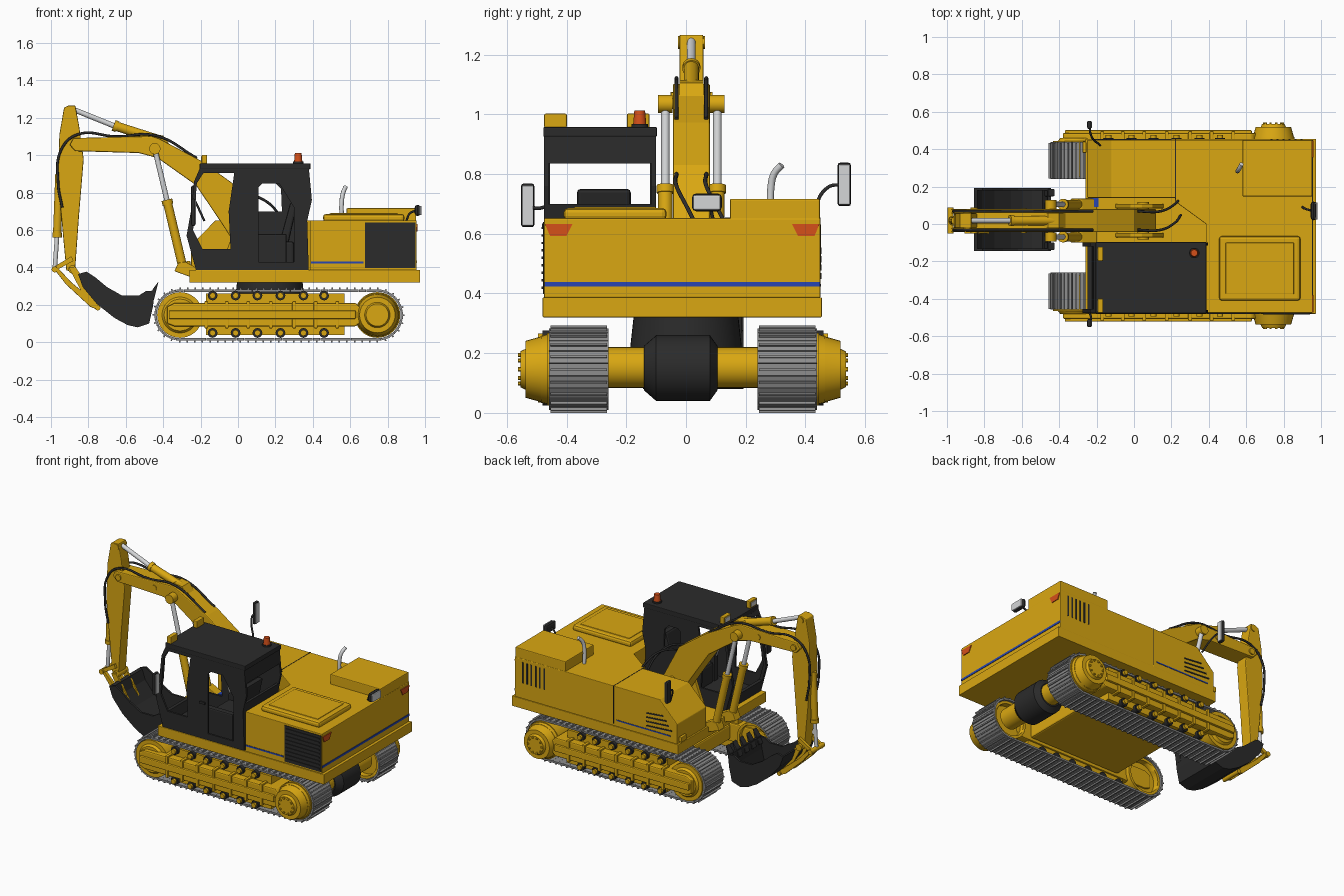
import bpy, bmesh, math
from mathutils import Vector, Matrix

def material(name, rgb):
    m = bpy.data.materials.new(name)
    m.diffuse_color = (*rgb, 1)
    return m

YEL = material("yellow paint", (0.70, 0.39, 0.006))
BLK = material("black", (0.024, 0.024, 0.024))
GRY = material("track steel", (0.27, 0.27, 0.27))
SIL = material("bright metal", (0.66, 0.67, 0.68))
RED = material("orange red lamp", (0.66, 0.08, 0.01))
BLU = material("blue stripe", (0.02, 0.06, 0.45))

def finish(name, bm, mat, bevel=0, smooth=False):
    bmesh.ops.recalc_face_normals(bm, faces=bm.faces)
    me = bpy.data.meshes.new(name)
    bm.to_mesh(me); bm.free()
    ob = bpy.data.objects.new(name, me)
    bpy.context.collection.objects.link(ob)
    me.materials.append(mat)
    bpy.ops.object.select_all(action='DESELECT')
    bpy.context.view_layer.objects.active = ob
    ob.select_set(True)
    if bevel:
        b = ob.modifiers.new("bevel", 'BEVEL')
        b.width, b.segments, b.limit_method = bevel, 2, 'ANGLE'
        bpy.ops.object.modifier_apply(modifier="bevel")
    if smooth:
        bpy.ops.object.shade_smooth_by_angle(angle=math.radians(35))
    return ob

def extrude(name, pts, vec, mat, bevel=0):
    bm = bmesh.new()
    f = bm.faces.new([bm.verts.new(p) for p in pts])
    r = bmesh.ops.extrude_face_region(bm, geom=[f])
    bmesh.ops.translate(bm, vec=vec, verts=[v for v in r['geom'] if isinstance(v, bmesh.types.BMVert)])
    return finish(name, bm, mat, bevel)

def side(name, pts, y0, y1, mat, bevel=0):      # x-z profile run along y
    return extrude(name, [(x, y0, z) for x, z in pts], (0, y1 - y0, 0), mat, bevel)

def plan(name, pts, z0, z1, mat, bevel=0):      # x-y outline run along z
    return extrude(name, [(x, y, z0) for x, y in pts], (0, 0, z1 - z0), mat, bevel)

def box(name, x0, x1, y0, y1, z0, z1, mat, bevel=0):
    return plan(name, [(x0, y0), (x1, y0), (x1, y1), (x0, y1)], z0, z1, mat, bevel)

def cyl(name, p, q, r, mat, r2=None, seg=32):
    p, q = Vector(p), Vector(q)
    bm = bmesh.new()
    M = Matrix.Translation((p + q) / 2) @ (q - p).to_track_quat('Z', 'Y').to_matrix().to_4x4()
    bmesh.ops.create_cone(bm, cap_ends=True, segments=seg, radius1=r, radius2=r if r2 is None else r2,
                          depth=(q - p).length, matrix=M)
    return finish(name, bm, mat, 0, True)

def tube(name, pts, r, mat):
    cu = bpy.data.curves.new(name, 'CURVE')
    cu.dimensions, cu.bevel_depth, cu.bevel_resolution, cu.use_fill_caps = '3D', r, 2, True
    s = cu.splines.new('BEZIER')
    s.bezier_points.add(len(pts) - 1)
    for b, p in zip(s.bezier_points, pts):
        b.co, b.handle_left_type, b.handle_right_type = p, 'AUTO', 'AUTO'
    cu.materials.append(mat)
    ob = bpy.data.objects.new(name, cu)
    bpy.context.collection.objects.link(ob)
    return ob

def cut(ob, cutter):
    m = ob.modifiers.new("cut", 'BOOLEAN')
    m.operation, m.solver, m.object = 'DIFFERENCE', 'EXACT', cutter
    bpy.context.view_layer.objects.active = ob
    bpy.ops.object.modifier_apply(modifier="cut")
    bpy.data.objects.remove(cutter)

# ---------------- crawler tracks ----------------
XF, XR, ZC, RP = -0.31, 0.745, 0.146, 0.13
STR, ARC = XR - XF, math.pi * RP
LOOP = 2 * (STR + ARC)

def on_loop(d):                                  # point and outward direction on the track loop
    if d < STR: return XF + d, ZC + RP, math.pi / 2
    d -= STR
    if d < ARC:
        a = math.pi / 2 - d / RP
        return XR + RP * math.cos(a), ZC + RP * math.sin(a), a
    d -= ARC
    if d < STR: return XR - d, ZC - RP, -math.pi / 2
    a = -math.pi / 2 - (d - STR) / RP
    return XF + RP * math.cos(a), ZC + RP * math.sin(a), a

for s, tag in ((-1, "near"), (1, "far")):
    Y = lambda d: -0.01 + s * d
    bm, n = bmesh.new(), 72
    for i in range(n):
        x, z, a = on_loop(i * LOOP / n)
        R = Matrix.Translation((x, Y(0.349), z)) @ Matrix.Rotation(-a, 4, 'Y')
        for off, size in (((0, 0, 0), (0.012, 0.198, LOOP / n * 0.98)), ((0.01, 0, 0), (0.012, 0.19, 0.008))):
            bmesh.ops.create_cube(bm, size=1, matrix=R @ Matrix.Translation(off) @ Matrix.Diagonal((*size, 1)))
    finish(tag + "_track_shoes", bm, GRY)
    for x, nm in ((XF, "idler"), (XR, "sprocket")):
        w = cyl(f"{tag}_{nm}", (x, Y(0.262), ZC), (x, Y(0.455), ZC), 0.122, YEL, seg=48)
        cut(w, cyl("recess", (x, Y(0.2), ZC), (x, Y(0.30), ZC), 0.105, YEL))
    cyl(tag + "_idler_ring", (XF, Y(0.45), ZC), (XF, Y(0.47), ZC), 0.10, YEL, 0.085)
    cyl(tag + "_hub_base", (XR, Y(0.45), ZC), (XR, Y(0.475), ZC), 0.118, YEL, 0.112)
    cyl(tag + "_hub_cone", (XR, Y(0.475), ZC), (XR, Y(0.528), ZC), 0.11, YEL, 0.095)
    cyl(tag + "_hub_cap", (XR, Y(0.528), ZC), (XR, Y(0.545), ZC), 0.068, YEL, 0.06)
    for k in range(10):
        a = k * math.tau / 10
        px, pz = XR + 0.05 * math.cos(a), ZC + 0.05 * math.sin(a)
        cyl(tag + "_hub_bolt", (px, Y(0.54), pz), (px, Y(0.552), pz), 0.007, YEL, seg=6)
    side(tag + "_track_frame", [(-0.38, 0.10), (-0.34, 0.085), (0.63, 0.085), (0.66, 0.11), (0.66, 0.18),
         (0.63, 0.21), (-0.34, 0.21), (-0.38, 0.19)], Y(0.29), Y(0.497), YEL, 0.008)
    side(tag + "_frame_rail", [(-0.37, 0.125), (0.63, 0.125), (0.63, 0.17), (-0.37, 0.17)], Y(0.49), Y(0.512), YEL, 0.006)
    box(tag + "_roller_guard", -0.17, 0.57, *sorted((Y(0.3), Y(0.45))), 0.04, 0.262, YEL)
    for x in (-0.18, -0.07, 0.045, 0.165, 0.29, 0.405, 0.52):
        box(tag + "_frame_rib", x, x + 0.02, *sorted((Y(0.44), Y(0.506))), 0.075, 0.22, YEL, 0.004)
    for x in (-0.136, -0.013, 0.104, 0.227, 0.35, 0.46):
        for z in (0.05, 0.25):
            cyl(tag + "_roller", (x, Y(0.29), z), (x, Y(0.47), z), 0.026, BLK, seg=16)
            cyl(tag + "_roller_cap", (x, Y(0.47), z), (x, Y(0.485), z), 0.016, YEL, seg=12)

# ---------------- centre undercarriage ----------------
cyl("drive_axle", (XR, -0.28, 0.152), (XR, 0.26, 0.152), 0.068, YEL)
cyl("drive_motor", (XR, -0.10, 0.15), (XR, 0.08, 0.15), 0.11, BLK)
cyl("drive_motor_end_near", (XR, -0.14, 0.15), (XR, -0.10, 0.15), 0.075, BLK, 0.11)
cyl("drive_motor_end_far", (XR, 0.08, 0.15), (XR, 0.105, 0.15), 0.11, BLK, 0.075)
box("centre_frame", -0.12, 0.56, -0.30, 0.28, 0.10, 0.20, YEL, 0.01)
cyl("slew_ring", (0.17, 0, 0.19), (0.17, 0, 0.325), 0.19, BLK, 0.175, 48)

# ---------------- upper body ----------------
box("deck", -0.26, 0.973, -0.48, 0.455, 0.32, 0.387, YEL, 0.003)
plan("engine_body", [(0.385, -0.475), (0.955, -0.475), (0.955, 0.45), (0.22, 0.45), (0.22, 0.12), (0.385, 0.0)],
     0.385, 0.652, YEL, 0.004)
side("side_body", [(-0.25, 0.385), (-0.25, 0.52), (-0.12, 0.652), (0.225, 0.652), (0.225, 0.385)], 0.14, 0.45, YEL, 0.004)
box("engine_hood", 0.455, 0.89, -0.41, -0.065, 0.645, 0.686, YEL, 0.015)
box("hood_lid", 0.49, 0.855, -0.375, -0.10, 0.68, 0.69, YEL, 0.004)
box("rear_hood", 0.58, 0.953, 0.147, 0.448, 0.645, 0.717, YEL, 0.005)
box("body_seam", 0.22, 0.224, 0.13, 0.451, 0.40, 0.6535, BLK)
box("rear_stripe", 0.955, 0.958, -0.474, 0.449, 0.424, 0.438, BLU)
box("near_stripe", 0.39, 0.67, -0.478, -0.474, 0.422, 0.432, BLU)
box("far_stripe", -0.2, 0.2, 0.449, 0.4525, 0.424, 0.432, BLU)
box("step_plate", -0.235, -0.19, 0.09, 0.14, 0.387, 0.395, BLU)
box("radiator_grille", 0.68, 0.95, -0.479, -0.47, 0.398, 0.64, BLK)
for i in range(9):
    box("grille_slat", 0.69, 0.94, -0.484, -0.476, 0.415 + i * 0.025, 0.423 + i * 0.025, BLK)
for i in range(6):
    x = 0.73 + i * 0.032
    box("vent_slot", x, x + 0.010, 0.445, 0.4525, 0.49, 0.63, BLK)
for i in range(4):
    z = 0.46 + i * 0.028
    side("front_louvre", [(-0.21 + i * 0.02, z), (-0.02, z - 0.012), (-0.02, z - 0.004), (-0.21 + i * 0.02, z + 0.009)],
         0.445, 0.4535, BLK)
for pts in ([(-0.472, 0.632), (-0.38, 0.632), (-0.40, 0.592), (-0.455, 0.592)],
            [(0.447, 0.632), (0.355, 0.632), (0.375, 0.592), (0.43, 0.592)]):
    extrude("tail_lamp", [(0.952, y, z) for y, z in pts], (0.008, 0, 0), RED)
tube("exhaust_pipe", [(0.555, 0.285, 0.64), (0.555, 0.285, 0.76), (0.562, 0.295, 0.80), (0.575, 0.32, 0.83)], 0.012, SIL)
box("work_lamp", -0.275, -0.255, 0.38, 0.44, 0.40, 0.435, YEL, 0.004)

# ---------------- cab ----------------
prof = [(-0.20, 0.94), (-0.235, 0.86), (-0.25, 0.71), (-0.275, 0.57), (-0.225, 0.387),
        (0.378, 0.387), (0.37, 0.65), (0.395, 0.76), (0.378, 0.94)]
inner = [(0.07 + (x - 0.07) * 0.94, 0.665 + (z - 0.665) * 0.93) for x, z in prof]
cab = side("cab_shell", prof, -0.475, -0.10, BLK)
cut(cab, side("c", inner, -0.462, -0.113, BLK))
cut(cab, side("c", [(-0.185, 0.905), (-0.22, 0.85), (-0.232, 0.70), (-0.24, 0.60), (-0.19, 0.50), (-0.04, 0.50),
                    (-0.05, 0.70), (-0.02, 0.905)], -0.6, 0, BLK))                       # front side windows
cut(cab, side("c", [(0.11, 0.70), (0.11, 0.83), (0.13, 0.85), (0.20, 0.85), (0.23, 0.82), (0.235, 0.70)], -0.3, 0, BLK))
cut(cab, side("c", [(0.11, 0.43), (0.11, 0.83), (0.13, 0.85), (0.22, 0.85), (0.30, 0.72), (0.30, 0.43)], -0.6, -0.4, BLK))
cut(cab, box("c", -0.5, -0.12, -0.455, -0.12, 0.47, 0.90, BLK))                          # windscreen
cut(cab, box("c", 0.3, 0.5, -0.460, -0.115, 0.70, 0.835, BLK))                           # rear window
box("cab_roof", -0.205, 0.387, -0.478, -0.097, 0.925, 0.957, BLK, 0.004)
box("door_handle", 0.05, 0.09, -0.482, -0.474, 0.62, 0.635, BLK)
box("seat_base", 0.06, 0.30, -0.38, -0.18, 0.40, 0.54, BLK, 0.015)
side("seat_back", [(0.22, 0.53), (0.27, 0.53), (0.32, 0.75), (0.28, 0.75)], -0.365, -0.185, BLK, 0.012)
for y in (-0.41, -0.17):
    box("armrest", 0.06, 0.26, y - 0.02, y + 0.02, 0.40, 0.58, BLK, 0.008)
    tube("control_lever", [(0.06, y, 0.57), (0.045, y, 0.62), (0.05, y, 0.67)], 0.006, GRY)
for y in (-0.437, -0.16):
    box("roof_lamp", -0.195, -0.165, y - 0.038, y + 0.038, 0.955, 1.002, YEL, 0.005)
    box("roof_lamp_lens", -0.199, -0.194, y - 0.028, y + 0.028, 0.965, 0.993, SIL)
cyl("beacon_base", (0.322, -0.155, 0.955), (0.322, -0.155, 0.967), 0.028, BLK)
cyl("beacon", (0.322, -0.155, 0.967), (0.322, -0.155, 1.012), 0.022, RED, 0.018)

# ---------------- mirrors ----------------
for y0, zc, root in ((-0.53, 0.695, (-0.24, -0.47, 0.69)), (0.53, 0.765, (-0.18, 0.42, 0.65))):
    box("mirror_shell", -0.25, -0.228, y0 - 0.022, y0 + 0.022, zc - 0.073, zc + 0.073, BLK, 0.008)
    box("mirror_glass", -0.23, -0.224, y0 - 0.018, y0 + 0.018, zc - 0.066, zc + 0.066, SIL, 0.002)
    tube("mirror_arm", [root, (-0.23, (root[1] + y0) / 2, zc - 0.01), (-0.238, y0, zc)], 0.006, BLK)
box("rear_mirror_shell", 0.945, 0.975, 0.02, 0.12, 0.675, 0.735, BLK, 0.014)
box("rear_mirror_glass", 0.97, 0.982, 0.024, 0.116, 0.68, 0.73, SIL, 0.005)
tube("rear_mirror_arm", [(0.90, 0.09, 0.65), (0.92, 0.08, 0.69), (0.955, 0.07, 0.705)], 0.006, BLK)

# ---------------- boom, stick and their rams ----------------
C = 0.018                                        # arm centre line in y
side("boom", [(0.10, 0.50), (0.12, 0.60), (0.0, 0.83), (-0.20, 0.972), (-0.42, 1.088), (-0.46, 1.102), (-0.88, 1.092),
              (-0.90, 1.055), (-0.87, 1.022), (-0.53, 1.012), (-0.43, 0.985), (-0.225, 0.84), (-0.09, 0.64), (0.0, 0.50)],
     C - 0.062, C + 0.062, YEL, 0.006)
side("stick", [(-0.93, 1.255), (-0.905, 1.266), (-0.87, 1.266), (-0.85, 1.16), (-0.825, 0.98), (-0.85, 0.68),
               (-0.872, 0.372), (-0.918, 0.385), (-0.963, 0.87), (-0.955, 1.11)], C - 0.04, C + 0.04, YEL, 0.005)
for d in (-0.078, 0.078):
    side("boom_foot_plate", [(-0.10, 0.387), (-0.02, 0.60), (0.04, 0.63), (0.10, 0.60), (0.16, 0.387)],
         C + d - 0.012, C + d + 0.012, YEL, 0.004)
for p, w, r in (((0.05, 0.555), 0.10, 0.03), ((-0.855, 1.055), 0.07, 0.02), ((-0.59, 1.055), 0.066, 0.018),
                ((-0.885, 0.39), 0.055, 0.022)):
    cyl("pin", (p[0], C - w, p[1]), (p[0], C + w, p[1]), r, YEL, seg=20)
for y in (C - 0.087, C + 0.087):
    a, b = Vector((-0.295, y, 0.40)), Vector((-0.445, y, 1.035))
    m = a.lerp(b, 0.53)
    cyl("boom_ram_barrel", a, m, 0.024, YEL)
    cyl("boom_ram_collar", m, a.lerp(b, 0.57), 0.029, YEL)
    cyl("boom_ram_rod", m, b, 0.014, SIL)
    cyl("boom_ram_eye", (b.x, y - 0.024, b.z), (b.x, y + 0.024, b.z), 0.03, YEL)
    side("boom_ram_bracket", [(-0.34, 0.38), (-0.32, 0.425), (-0.28, 0.43), (-0.20, 0.387), (-0.20, 0.33)],
         y - 0.03, y + 0.03, YEL, 0.004)
cyl("boom_ram_pin", (-0.445, C - 0.09, 1.035), (-0.445, C + 0.09, 1.035), 0.018, YEL)
cyl("stick_ram_rod", (-0.88, C, 1.245), (-0.64, C, 1.148), 0.014, SIL)
cyl("stick_ram_barrel", (-0.65, C, 1.155), (-0.43, C, 1.085), 0.025, YEL)
cyl("stick_ram_collar", (-0.665, C, 1.16), (-0.645, C, 1.152), 0.03, YEL)
cyl("stick_ram_eye", (-0.89, C - 0.045, 1.24), (-0.89, C + 0.045, 1.24), 0.022, YEL)
side("stick_ram_bracket", [(-0.50, 1.09), (-0.46, 1.115), (-0.40, 1.105), (-0.36, 1.05)], C - 0.04, C + 0.04, YEL)
cyl("bucket_ram_barrel", (-0.955, C, 0.90), (-0.967, C, 0.58), 0.022, YEL)
cyl("bucket_ram_collar", (-0.966, C, 0.585), (-0.967, C, 0.56), 0.026, YEL)
cyl("bucket_ram_rod", (-0.967, C, 0.57), (-0.98, C, 0.39), 0.012, SIL)

# ---------------- bucket and linkage ----------------
for d in (-0.05, 0.05):
    side("bucket_link", [(-0.99, 0.40), (-0.97, 0.405), (-0.89, 0.32), (-0.74, 0.195), (-0.745, 0.172), (-0.79, 0.19),
                         (-0.92, 0.31)], C + d - 0.012, C + d + 0.012, YEL, 0.003)
    side("stick_link", [(-0.99, 0.375), (-0.99, 0.40), (-0.89, 0.46), (-0.88, 0.435)], C + d - 0.009, C + d + 0.009, YEL)
    side("bucket_ear", [(-0.905, 0.40), (-0.87, 0.405), (-0.80, 0.30), (-0.74, 0.18), (-0.80, 0.20)],
         C + d - 0.018, C + d - 0.006, YEL)
cyl("link_pin", (-0.98, C - 0.07, 0.39), (-0.98, C + 0.07, 0.39), 0.016, YEL)
cyl("bucket_pin", (-0.75, C - 0.07, 0.185), (-0.75, C + 0.07, 0.185), 0.014, YEL)
outer = [(-0.855, 0.365), (-0.83, 0.295), (-0.755, 0.205), (-0.66, 0.13), (-0.59, 0.092), (-0.535, 0.08), (-0.475, 0.10),
         (-0.455, 0.19), (-0.445, 0.275)]
rim = [(-0.49, 0.275), (-0.53, 0.25), (-0.62, 0.25), (-0.70, 0.295), (-0.76, 0.345), (-0.81, 0.378)]
B0, B1 = C - 0.162, C + 0.175
band = [(-0.64 + (x + 0.64) * 0.91, 0.30 + (z - 0.30) * 0.92) for x, z in outer]
side("bucket_shell", outer + band[::-1], B0, B1, BLK)
for y in (B0, B1 - 0.014):
    side("bucket_side", outer + rim, y, y + 0.014, BLK)
for i in range(5):
    y = B0 + 0.005 + i * (B1 - B0 - 0.05) / 4
    side("bucket_tooth", [(-0.48, 0.235), (-0.45, 0.225), (-0.425, 0.325), (-0.455, 0.285)], y, y + 0.04, BLK, 0.003)

# ---------------- hoses ----------------
for y in (C - 0.05, C + 0.05):
    tube("arm_hose", [(-0.22, y, 0.985), (-0.44, y, 1.105), (-0.65, y, 1.10), (-0.86, y, 1.11), (-0.945, y, 1.03),
                      (-0.962, y, 0.85), (-0.94, y, 0.72)], 0.007, BLK)
    tube("boom_base_hose", [(0.02, y, 0.80), (0.14, y, 0.76), (0.22, y + 0.04, 0.68), (0.25, y + 0.08, 0.60)], 0.007, BLK)
